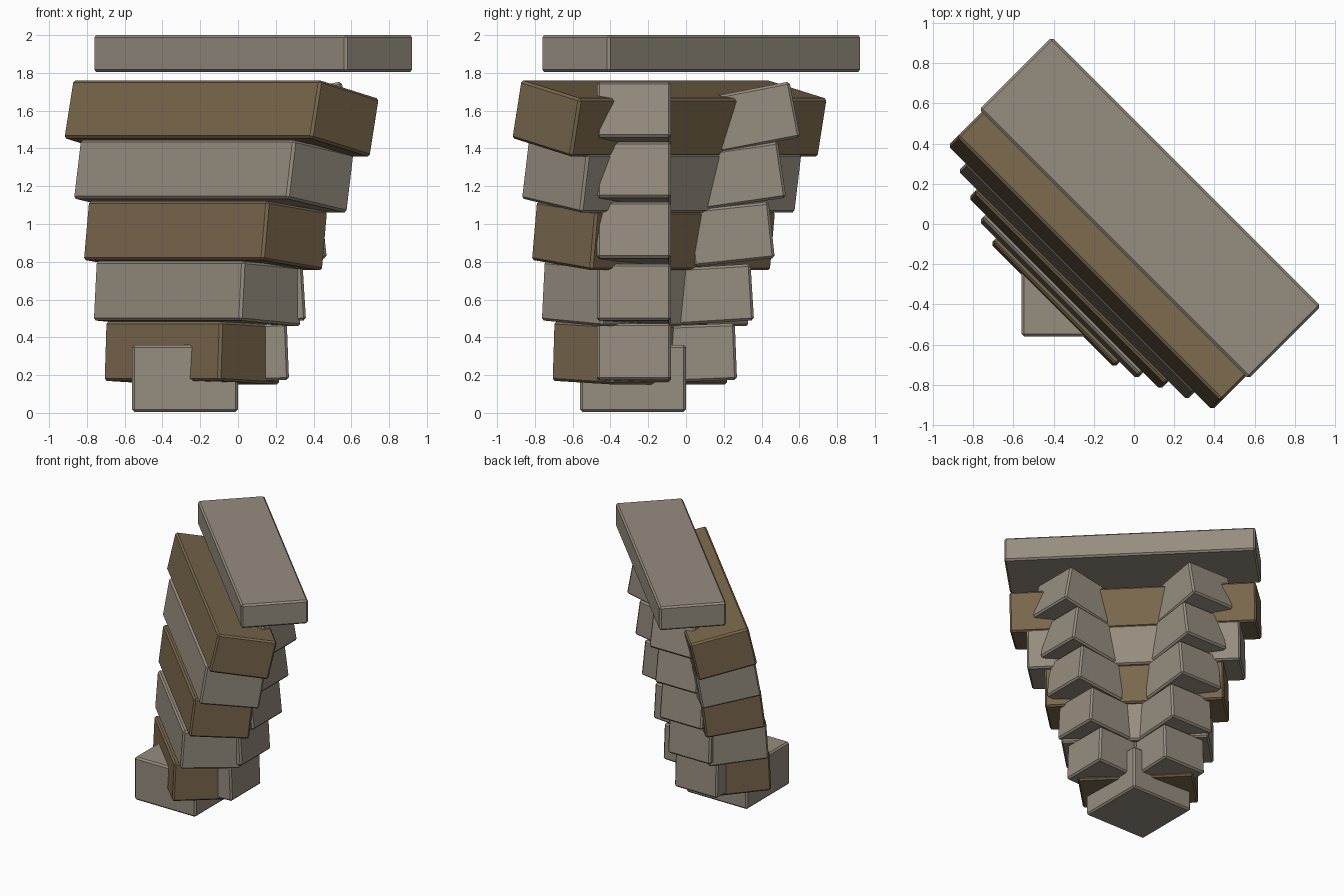
import bpy
from math import radians
from mathutils import Matrix, Vector

cube = bpy.data.objects.get("Cube")
if cube:
    bpy.data.objects.remove(cube, do_unlink=True)


def material(name, rgb):
    m = bpy.data.materials.new(name)
    m.use_nodes = True
    m.diffuse_color = (*rgb, 1)
    m.node_tree.nodes["Principled BSDF"].inputs["Base Color"].default_value = (*rgb, 1)
    return m


grey = material("warm_grey", (0.305, 0.266, 0.212))
brown = material("brown", (0.195, 0.138, 0.074))


def block(name, mat, size, yaw, out, side, z, tilt=0):
    """Bevelled box hung from the lower edge of its outward face, leaning inward."""
    depth, width, height = size
    bpy.ops.mesh.primitive_cube_add(size=1)
    ob = bpy.context.object
    ob.name = ob.data.name = name
    ob.data.transform(Matrix.Translation((-depth / 2, 0, height / 2))
                      @ Matrix.Diagonal((depth, width, height, 1)))
    ob.matrix_world = (Matrix.Rotation(radians(yaw), 4, "Z")
                       @ Matrix.Translation(Vector((out, side, z)))
                       @ Matrix.Rotation(radians(-tilt), 4, "Y"))
    ob.data.materials.append(mat)
    bevel = ob.modifiers.new("edge_bevel", "BEVEL")
    bevel.width = 0.013
    bevel.segments = 1
    return ob


# Foot and cap
block("base_block", grey, (0.56, 0.56, 0.355), 0, 0, -0.28, 0.005)
block("top_slab", grey, (0.51, 1.895, 0.195), -135, 0.141, 0, 1.805)

# Tiers: slab outset, slab width, slab base height, arm outset, arm base height, tilt
tiers = [
    (0.576, 0.87, 0.170, 0.270, 0.175, 2.5),
    (0.537, 1.11, 0.490, 0.360, 0.490, 4.0),
    (0.491, 1.35, 0.810, 0.470, 0.820, 7.0),
    (0.435, 1.61, 1.135, 0.530, 1.140, 9.5),
    (0.382, 1.86, 1.455, 0.605, 1.460, 12.5),
]
for i, (out, width, z, arm_out, arm_z, tilt) in enumerate(tiers, 1):
    # Wide front slab, alternating colours
    block(f"tier_slab_{i}", brown if i % 2 else grey,
          (0.46, width, 0.315), -135, out, 0, z, tilt)
    # Pair of supporting arms, one pointing left and one pointing back
    for label, yaw, side in (("left", 0, -0.275), ("back", 90, 0.275)):
        block(f"{label}_arm_{i}", grey, (0.43, 0.39, 0.3), yaw, arm_out, side,
              arm_z, tilt * 0.88)
